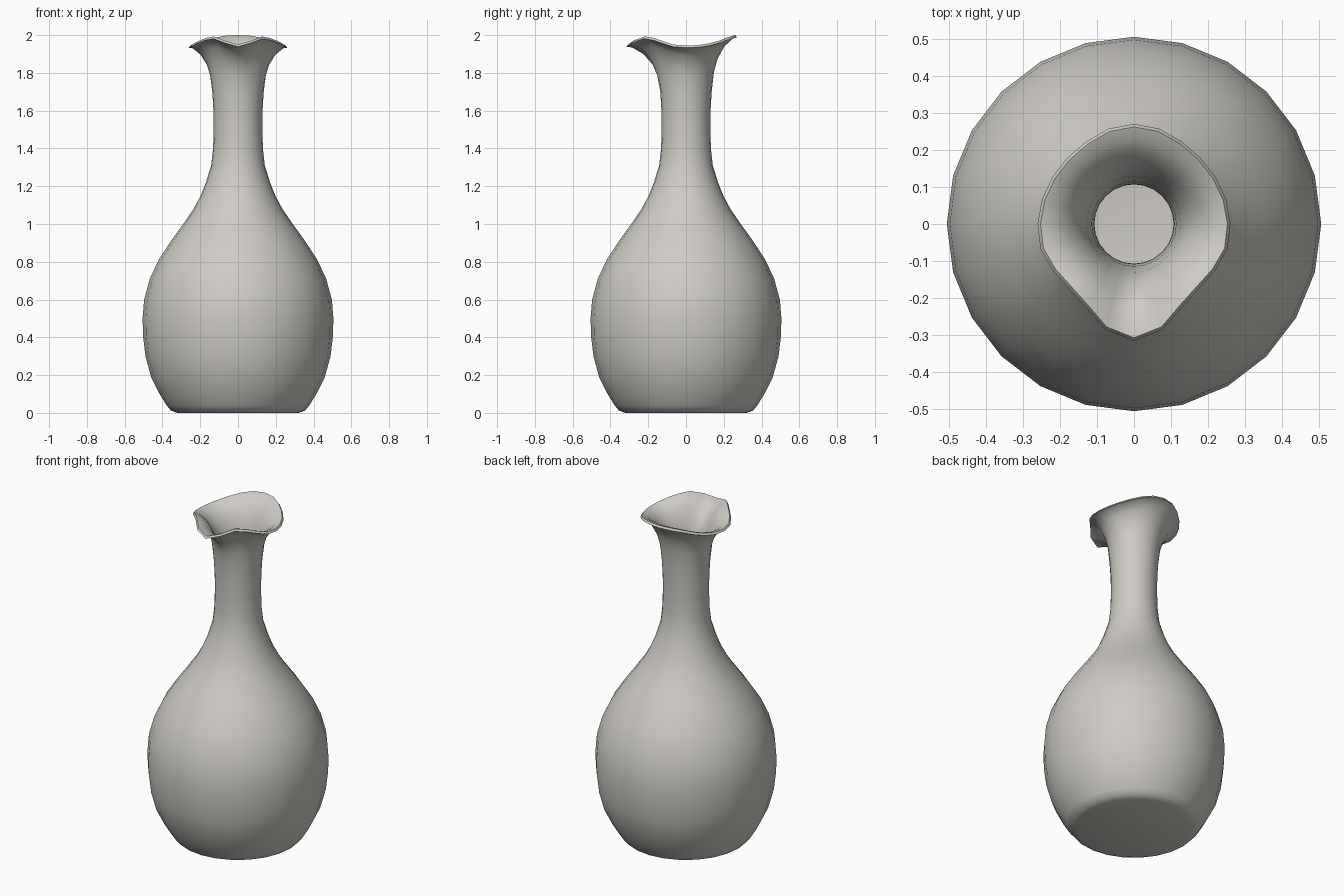
import bpy, bmesh, math

if "Cube" in bpy.data.objects:
    bpy.data.objects.remove(bpy.data.objects["Cube"])

SIDES = 24
WALL = 0.022

# Body and neck profile (radius, height), from the foot up
BODY = [(0.32, 0.0), (0.355, 0.012), (0.378, 0.04), (0.415, 0.1), (0.46, 0.19),
        (0.49, 0.3), (0.503, 0.41), (0.505, 0.5), (0.497, 0.6), (0.467, 0.71),
        (0.42, 0.81), (0.355, 0.91), (0.29, 1.0), (0.235, 1.08), (0.198, 1.15),
        (0.17, 1.22), (0.142, 1.31), (0.132, 1.4), (0.129, 1.5), (0.13, 1.6),
        (0.136, 1.7)]

# Pinched rim, every 15 degrees from the front spout round to the back
LIP_R = [0.315, 0.295, 0.259, 0.247, 0.252, 0.261, 0.26,
         0.257, 0.254, 0.253, 0.257, 0.266, 0.27]
LIP_Z = [1.95, 1.972, 1.993, 1.985, 1.968, 1.95, 1.945,
         1.947, 1.956, 1.97, 1.986, 1.997, 2.0]

# Flare between neck and rim (share of radius, share of height)
FLARE = [(0.09, 0.35), (0.23, 0.58), (0.5, 0.8), (0.84, 0.94), (1.0, 1.0)]


def ring_point(i, radius, z):
    a = 2 * math.pi * i / SIDES
    return (radius * math.sin(a), -radius * math.cos(a), z)


def plain_ring(radius, z):
    return [ring_point(i, radius, z) for i in range(SIDES)]


def flare_ring(rs, zs, inset=0.0, drop=0.0):
    r0, z0 = BODY[-1]
    pts = []
    for i in range(SIDES):
        k = min(i, SIDES - i)
        pts.append(ring_point(i, r0 + (LIP_R[k] - r0) * rs - inset,
                              z0 + (LIP_Z[k] - z0) * zs - drop))
    return pts


# Outer wall, rim, then inner wall back down to the floor
rings = [plain_ring(r, z) for r, z in BODY]
rings += [flare_ring(rs, zs, 0, 0.012 if rs == 1.0 else 0) for rs, zs in FLARE]
rings.append(flare_ring(1.0, 1.0, 0.008, 0.0))
rings += [flare_ring(rs, zs, 0.02, -0.006) for rs, zs in reversed(FLARE[:-1])]
rings += [plain_ring(r - WALL, z) for r, z in reversed(BODY[3:])]
rings.append(plain_ring(0.35, 0.04))
rings.append(plain_ring(0.31, 0.025))

bm = bmesh.new()
loops = [[bm.verts.new(p) for p in ring] for ring in rings]
for low, high in zip(loops, loops[1:]):
    for i in range(SIDES):
        j = (i + 1) % SIDES
        bm.faces.new((low[i], low[j], high[j], high[i]))
# Flat foot and inside floor
bm.faces.new(loops[0])
bm.faces.new(loops[-1])
bmesh.ops.recalc_face_normals(bm, faces=bm.faces[:])

mesh = bpy.data.meshes.new("vase")
bm.to_mesh(mesh)
bm.free()
vase = bpy.data.objects.new("vase", mesh)
bpy.context.collection.objects.link(vase)

clay = bpy.data.materials.new("pale warm grey")
clay.diffuse_color = (0.62, 0.60, 0.56, 1.0)
clay.use_nodes = True
clay.node_tree.nodes["Principled BSDF"].inputs["Base Color"].default_value = clay.diffuse_color
mesh.materials.append(clay)

bpy.context.view_layer.objects.active = vase
vase.select_set(True)
bpy.ops.object.shade_smooth_by_angle(angle=math.radians(65))
